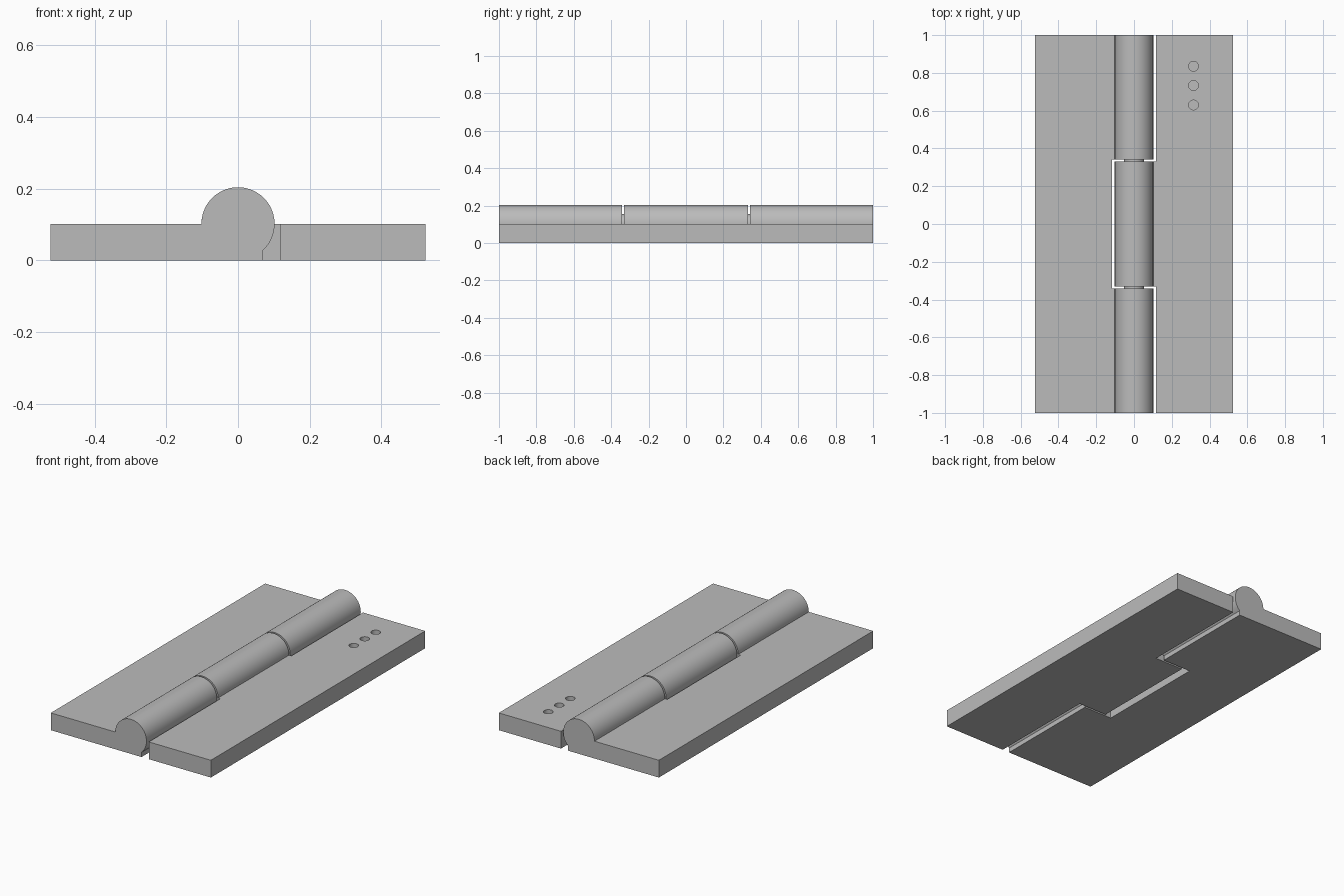
import bpy, bmesh, math

if "Cube" in bpy.data.objects:
    bpy.data.objects.remove(bpy.data.objects["Cube"])

R = 0.102          # knuckle radius, also the plate thickness
HALF_W = 0.523     # half width of the open hinge
FOOT = 0.07        # flat foot under each knuckle
EDGE = 0.117       # plate edge beside the opposite knuckle
Y_MID, Y_END = 0.331, 0.342   # ends of the middle and outer knuckles

steel = bpy.data.materials.new("grey metal")
steel.diffuse_color = (0.5, 0.5, 0.5, 1)
steel.use_nodes = True
steel.node_tree.nodes["Principled BSDF"].inputs["Base Color"].default_value = steel.diffuse_color


def finish(name, bm):
    bmesh.ops.recalc_face_normals(bm, faces=bm.faces)
    mesh = bpy.data.meshes.new(name)
    bm.to_mesh(mesh)
    bm.free()
    mesh.materials.append(steel)
    ob = bpy.data.objects.new(name, mesh)
    bpy.context.collection.objects.link(ob)
    return ob


def leaf(name, side):
    """Plate with a full-length rolled edge; side -1 is left, 1 is right."""
    start = math.asin(-math.sqrt(R * R - FOOT * FOOT) / R)
    pts = [(-HALF_W, 0), (FOOT, 0)]
    n = 72
    for i in range(n + 1):
        a = start + (math.pi - start) * i / n
        pts.append((R * math.cos(a), R + R * math.sin(a)))
    pts.append((-HALF_W, R))
    bm = bmesh.new()
    face = bm.faces.new([bm.verts.new((-side * x, -1, z)) for x, z in pts])
    out = bmesh.ops.extrude_face_region(bm, geom=[face])
    verts = [v for v in out["geom"] if isinstance(v, bmesh.types.BMVert)]
    bmesh.ops.translate(bm, verts=verts, vec=(0, 2, 0))
    return finish(name, bm)


def box(x0, x1, y0, y1, z0, z1):
    bm = bmesh.new()
    bmesh.ops.create_cube(bm, size=1)
    for v in bm.verts:
        v.co = ((x0 + x1) / 2 + v.co.x * (x1 - x0),
                (y0 + y1) / 2 + v.co.y * (y1 - y0),
                (z0 + z1) / 2 + v.co.z * (z1 - z0))
    return finish("notch_cutter", bm)


def cylinder(name, r, depth, loc, rot=(0, 0, 0), segments=32):
    bm = bmesh.new()
    bmesh.ops.create_cone(bm, cap_ends=True, segments=segments,
                          radius1=r, radius2=r, depth=depth)
    ob = finish(name, bm)
    ob.location, ob.rotation_euler = loc, rot
    return ob


def activate(ob):
    bpy.ops.object.select_all(action='DESELECT')
    ob.select_set(True)
    bpy.context.view_layer.objects.active = ob


def cut(ob, cutter):
    mod = ob.modifiers.new("cut", 'BOOLEAN')
    mod.operation, mod.solver, mod.object = 'DIFFERENCE', 'EXACT', cutter
    activate(ob)
    bpy.ops.object.modifier_apply(modifier=mod.name)
    bpy.data.objects.remove(cutter)


def smooth(ob):
    activate(ob)
    bpy.ops.object.shade_smooth_by_angle(angle=math.radians(30))


# left leaf: two outer knuckles, notched in the middle
left = leaf("left_leaf", -1)
# mirrored copy of the profile keeps the plate on its own side
for v in left.data.vertices:
    assert v.co.x >= -HALF_W - 1e-4
cut(left, box(-EDGE, 0.3, -Y_END, Y_END, -0.1, 0.4))

# right leaf: one middle knuckle, notched at both ends
right = leaf("right_leaf", 1)
for s in (-1, 1):
    y0, y1 = sorted((s * Y_MID, s * 1.2))
    cut(right, box(-0.3, EDGE, y0, y1, -0.1, 0.4))

# blind screw holes near the back of the right leaf
for y in (0.63, 0.733, 0.835):
    cut(right, cylinder("hole_cutter", 0.026, 0.1, (0.315, y, R)))

smooth(left)
smooth(right)

# pivot pins bridging the gaps between the knuckles
for s, tag in ((-1, "front"), (1, "back")):
    pin = cylinder(tag + "_pin", 0.053, Y_END - Y_MID,
                   (0, s * (Y_MID + Y_END) / 2, R), (math.pi / 2, 0, 0), 48)
    smooth(pin)
